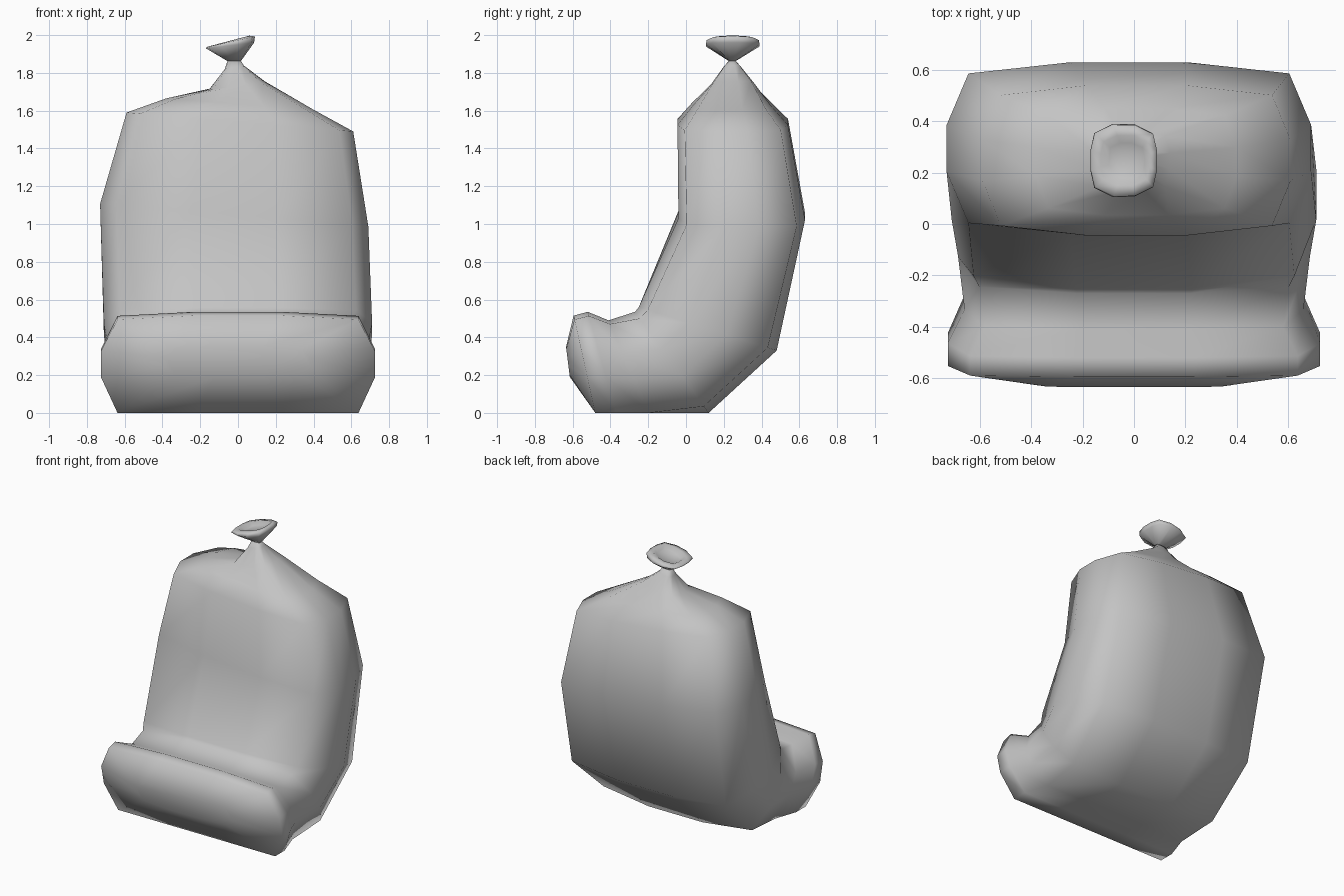
import bpy, bmesh

cube = bpy.data.objects.get("Cube")
if cube:
    bpy.data.objects.remove(cube, do_unlink=True)

# One plain cloth colour
cloth = bpy.data.materials.new("grey_cloth")
cloth.use_nodes = True
GREY = (0.55, 0.55, 0.55, 1)
cloth.diffuse_color = GREY
bsdf = next(n for n in cloth.node_tree.nodes if n.type == "BSDF_PRINCIPLED")
bsdf.inputs["Base Color"].default_value = GREY


def section(front, back, left, right, tilt=0.0, corner=0.87, low_corner=None):
    """Rounded twelve-sided section; front and back are (y, z) points."""
    low = corner if low_corner is None else low_corner
    half_loop = [(0.32, -1), (0.88, -corner), (1, -0.27),
                 (1, 0.27), (0.88, low), (0.32, 1)]
    loop = half_loop + [(-u, v) for u, v in reversed(half_loop)]
    centre, half = (left + right) / 2, (right - left) / 2
    points = []
    for u, v in loop:
        t = (v + 1) / 2
        y = front[0] + (back[0] - front[0]) * t
        z = front[1] + (back[1] - front[1]) * t
        points.append((centre + u * half, y, z + tilt * u))
    return points


def loft(name, sections):
    """Skin the sections in order and close both ends."""
    bm = bmesh.new()
    rings = [[bm.verts.new(p) for p in s] for s in sections]
    for a, b in zip(rings, rings[1:]):
        for i in range(len(a)):
            j = (i + 1) % len(a)
            bm.faces.new((a[i], a[j], b[j], b[i]))
    bm.faces.new(rings[0])
    bm.faces.new(rings[-1])
    bmesh.ops.recalc_face_normals(bm, faces=bm.faces)
    mesh = bpy.data.meshes.new(name)
    bm.to_mesh(mesh)
    bm.free()
    mesh.materials.append(cloth)
    mesh.shade_smooth()
    obj = bpy.data.objects.new(name, mesh)
    bpy.context.collection.objects.link(obj)
    return obj


# Sack body, from the rolled front end, round the bend, up to the tied neck
loft("sack_body", [
    section((-0.635, 0.35), (-0.615, 0.19), -0.38, 0.38),
    section((-0.595, 0.515), (-0.48, 0.0), -0.725, 0.725, 0, 0.92, 1),
    section((-0.52, 0.535), (-0.37, 0.0), -0.725, 0.725, 0, 0.92, 1),
    section((-0.41, 0.49), (-0.20, 0.0), -0.66, 0.66, 0, 0.92, 1),
    section((-0.27, 0.535), (0.12, 0.0), -0.685, 0.685),
    section((-0.25, 0.56), (0.48, 0.33), -0.71, 0.71),
    section((-0.04, 1.05), (0.63, 1.04), -0.73, 0.69, -0.06),
    section((-0.045, 1.54), (0.54, 1.54), -0.59, 0.61, -0.05),
    section((0.035, 1.635), (0.45, 1.635), -0.38, 0.40, -0.03),
    section((0.13, 1.73), (0.36, 1.74), -0.15, 0.14, 0.02),
    section((0.20, 1.83), (0.29, 1.83), -0.07, 0.03, 0.01),
    section((0.228, 1.865), (0.262, 1.865), -0.055, 0.015),
])

# Flared, slightly tilted mouth above the tie, with a shallow hollow
loft("sack_mouth", [
    section((0.228, 1.862), (0.262, 1.862), -0.055, 0.015),
    section((0.105, 1.945), (0.39, 1.945), -0.17, 0.085, 0.015, 0.75),
    section((0.11, 1.965), (0.385, 1.965), -0.165, 0.09, 0.028, 0.75),
    section((0.15, 1.972), (0.345, 1.972), -0.13, 0.06, 0.025, 0.75),
    section((0.18, 1.952), (0.315, 1.952), -0.10, 0.04, 0.02, 0.75),
])
